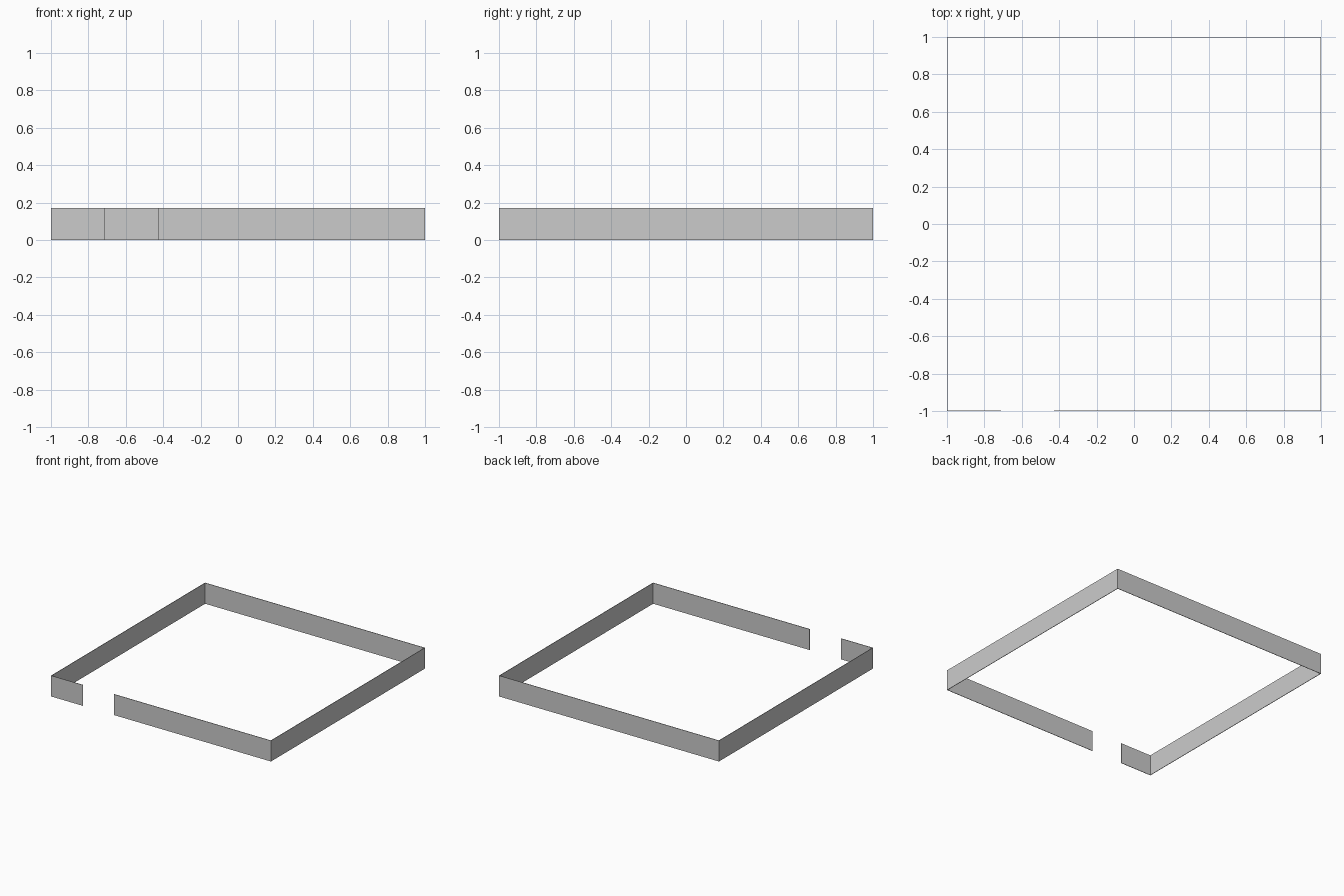
import bpy, bmesh

if "Cube" in bpy.data.objects:
    bpy.data.objects.remove(bpy.data.objects["Cube"])

H = 0.171             # wall height
T = 0.004             # wall thickness
GAP = (-0.711, -0.427)  # doorway in the front wall
R, I = 1.0, 1.0 - T   # outer and inner half sizes

# Wall footprint: outer loop from one side of the doorway round to the other, then back inside
outer = [(GAP[1], -R), (R, -R), (R, R), (-R, R), (-R, -R), (GAP[0], -R)]
inner = [(GAP[1], -I), (I, -I), (I, I), (-I, I), (-I, -I), (GAP[0], -I)]

bm = bmesh.new()
o = [bm.verts.new((x, y, 0)) for x, y in outer]
i = [bm.verts.new((x, y, 0)) for x, y in inner]
faces = [bm.faces.new((o[k], o[k + 1], i[k + 1], i[k])) for k in range(len(o) - 1)]

# Raise the footprint into a closed wall, keeping the underside
ext = bmesh.ops.extrude_face_region(bm, geom=faces, use_keep_orig=True)
top = [g for g in ext["geom"] if isinstance(g, bmesh.types.BMVert)]
bmesh.ops.translate(bm, verts=top, vec=(0, 0, H))
bmesh.ops.recalc_face_normals(bm, faces=bm.faces)

mesh = bpy.data.meshes.new("perimeter_wall")
bm.to_mesh(mesh)
bm.free()
wall = bpy.data.objects.new("perimeter_wall", mesh)
bpy.context.collection.objects.link(wall)
